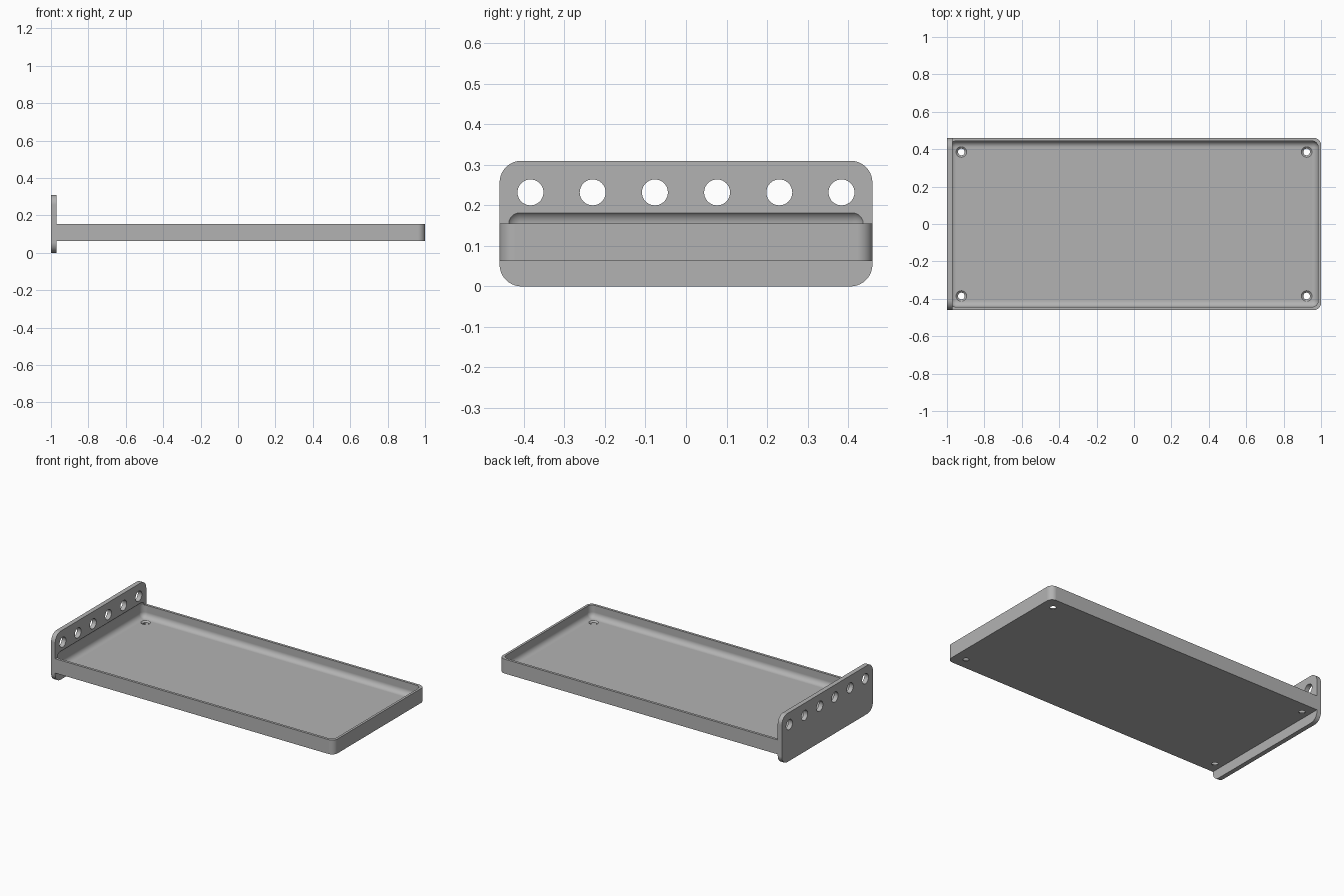
import bpy
import bmesh
from math import pi
from mathutils import Matrix, Vector

cube = bpy.data.objects.get("Cube")
if cube:
    bpy.data.objects.remove(cube, do_unlink=True)

grey = bpy.data.materials.new("mid grey")
grey.use_nodes = True
colour = (0.45, 0.45, 0.45, 1)
grey.diffuse_color = colour
grey.node_tree.nodes["Principled BSDF"].inputs["Base Color"].default_value = colour


def make_object(name, bm):
    bmesh.ops.recalc_face_normals(bm, faces=bm.faces)
    mesh = bpy.data.meshes.new(name)
    bm.to_mesh(mesh)
    bm.free()
    mesh.materials.append(grey)
    obj = bpy.data.objects.new(name, mesh)
    bpy.context.collection.objects.link(obj)
    return obj


def rounded_box(name, low, high, radius, pick):
    """Box between two corners, with the edges chosen by pick rounded."""
    low, high = Vector(low), Vector(high)
    bm = bmesh.new()
    bmesh.ops.create_cube(bm, size=1)
    for v in bm.verts:
        v.co = Vector([l + (h - l) * (c + 0.5) for l, h, c in zip(low, high, v.co)])
    edges = [e for e in bm.edges if pick(e.verts[0].co, e.verts[1].co)]
    bmesh.ops.bevel(bm, geom=edges, offset=radius, segments=10,
                    profile=0.5, affect='EDGES')
    return make_object(name, bm)


def round_cutters(name, centres, r1, r2, depth, turn=Matrix()):
    """One mesh holding a cylinder or cone at every centre."""
    bm = bmesh.new()
    for c in centres:
        bmesh.ops.create_cone(bm, cap_ends=True, segments=40, radius1=r1, radius2=r2,
                              depth=depth, matrix=Matrix.Translation(c) @ turn)
    return make_object(name, bm)


# Solid parts: upright end plate and the tray block
tray = rounded_box("tray_with_end_plate", (-0.985, -0.46, 0.063), (1, 0.46, 0.155), 0.038,
                   lambda a, b: a.x > 0 and b.x > 0 and abs(a.z - b.z) > 0.01)
plate = rounded_box("end_plate", (-1, -0.46, 0), (-0.971, 0.46, 0.31), 0.054,
                    lambda a, b: abs(a.x - b.x) > 0.01)

# Pocket with all edges rounded, undercutting the plate a little
pocket = rounded_box("pocket_cutter", (-0.985, -0.444, 0.077), (0.985, 0.444, 0.188), 0.034,
                     lambda a, b: True)

# Row of holes in the plate
row = [(-0.985, (i - 2.5) * 0.1535, 0.232) for i in range(6)]
vents = round_cutters("plate_hole_cutter", row, 0.032, 0.032, 0.2,
                      Matrix.Rotation(pi / 2, 4, 'Y'))

# Countersunk screw holes in the floor
corners = [(x, y) for x in (-0.923, 0.923) for y in (-0.385, 0.385)]
shafts = round_cutters("screw_hole_cutter", [(x, y, 0.08) for x, y in corners],
                       0.018, 0.018, 0.1)
sinks = round_cutters("countersink_cutter", [(x, y, 0.075) for x, y in corners],
                      0.018, 0.034, 0.014)

# Join and cut
for helper, mode in ((plate, 'UNION'), (pocket, 'DIFFERENCE'), (vents, 'DIFFERENCE'),
                     (sinks, 'DIFFERENCE'), (shafts, 'DIFFERENCE')):
    mod = tray.modifiers.new(helper.name, 'BOOLEAN')
    mod.operation = mode
    mod.solver = 'EXACT'
    mod.object = helper
    helper.hide_render = True

bpy.context.view_layer.update()
graph = bpy.context.evaluated_depsgraph_get()
result = bpy.data.meshes.new_from_object(tray.evaluated_get(graph))
tray.modifiers.clear()
tray.data = result
for helper in (plate, pocket, vents, sinks, shafts):
    bpy.data.objects.remove(helper, do_unlink=True)

# Smooth the fillets, keep flats flat and edges sharp
bpy.ops.object.select_all(action='DESELECT')
tray.select_set(True)
bpy.context.view_layer.objects.active = tray
bpy.ops.object.shade_smooth_by_angle(angle=pi / 6)
weighted = tray.modifiers.new("flat_faces", 'WEIGHTED_NORMAL')
weighted.keep_sharp = True
